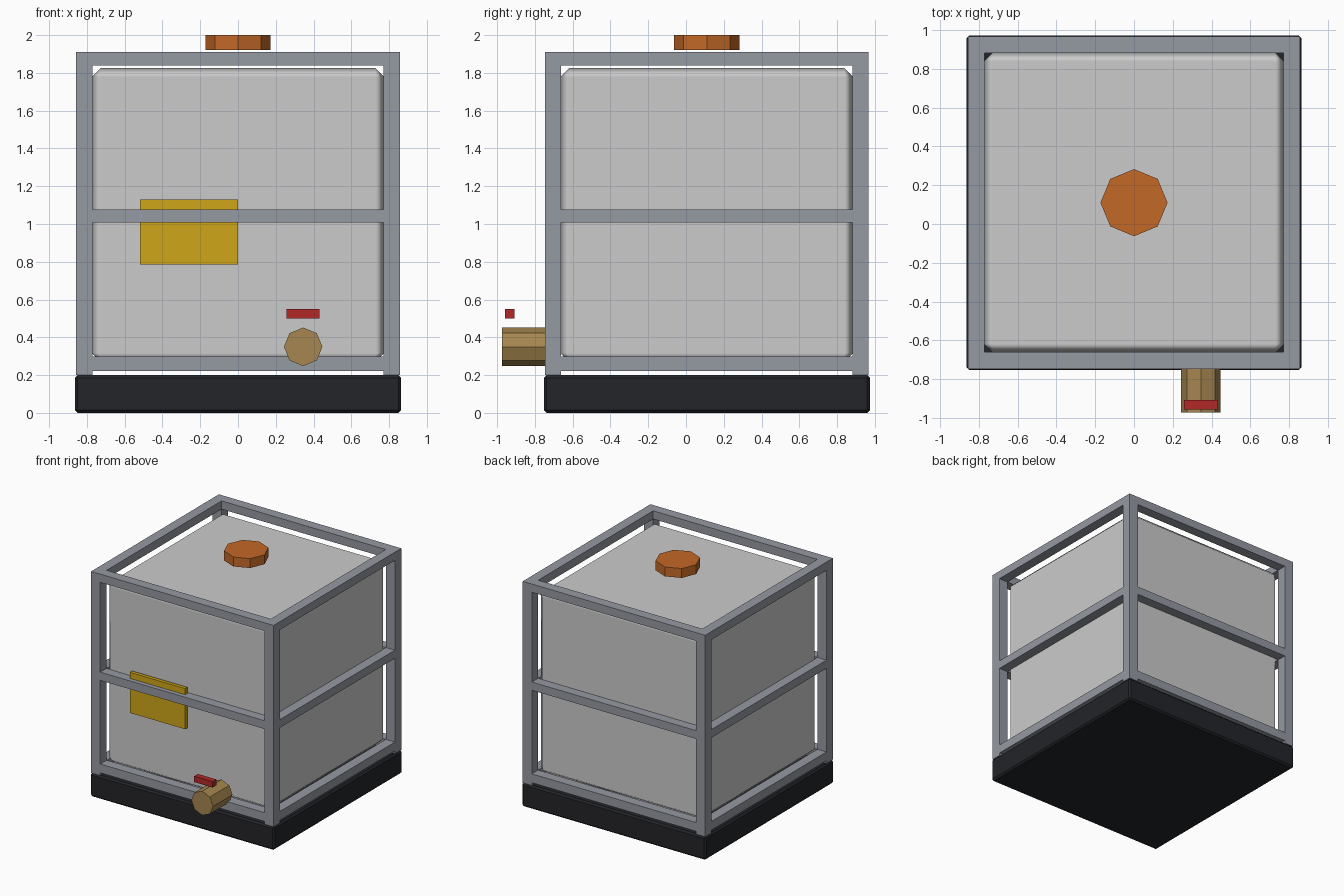
import bpy
import math

if "Cube" in bpy.data.objects:
    bpy.data.objects.remove(bpy.data.objects["Cube"])

CY = 0.11  # the cage sits behind the origin because the valve sticks out in front


def material(name, rgb):
    m = bpy.data.materials.new(name)
    m.diffuse_color = (*rgb, 1)
    m.use_nodes = True
    m.node_tree.nodes["Principled BSDF"].inputs["Base Color"].default_value = m.diffuse_color
    return m


STEEL = material("steel", (0.30, 0.32, 0.36))
BLACK = material("black_plastic", (0.017, 0.018, 0.022))
WHITE = material("tank_plastic", (0.62, 0.62, 0.65))
ORANGE = material("orange", (0.55, 0.14, 0.02))
YELLOW = material("yellow", (0.62, 0.38, 0.01))
BRASS = material("brass", (0.38, 0.24, 0.08))
RED = material("red", (0.45, 0.02, 0.02))


def box(name, lo, hi, mat, bevel=0.0):
    bpy.ops.mesh.primitive_cube_add(size=1, location=[(a + b) / 2 for a, b in zip(lo, hi)])
    ob = bpy.context.object
    ob.name = name
    ob.scale = [b - a for a, b in zip(lo, hi)]
    bpy.ops.object.transform_apply(location=False, rotation=False, scale=True)
    ob.data.materials.append(mat)
    if bevel:
        mod = ob.modifiers.new("bevel", 'BEVEL')
        mod.width = bevel
        mod.segments = 1
    return ob


def octagon(name, radius, depth, loc, mat, rot=(0, 0, 0)):
    bpy.ops.mesh.primitive_cylinder_add(vertices=8, radius=radius, depth=depth,
                                        location=loc, rotation=rot)
    ob = bpy.context.object
    ob.name = name
    ob.data.materials.append(mat)
    return ob


# Pallet base
H = 0.863
box("pallet_base", (-H, CY - H, 0), (H, CY + H, 0.2), BLACK, 0.014)

# Tank with softened chamfers
T = 0.775
tank = box("tank", (-T, CY - T, 0.27), (T, CY + T, 1.825), WHITE, 0.047)
for poly in tank.data.polygons:
    poly.use_smooth = True
tank.modifiers["bevel"].harden_normals = True

# Cage: corner posts
OUT, INN = 0.857, 0.771
for sx, side in ((-1, "left"), (1, "right")):
    for sy, end in ((-1, "front"), (1, "back")):
        xs = sorted((sx * INN, sx * OUT))
        ys = sorted((CY + sy * INN, CY + sy * OUT))
        box(f"{end}_{side}_post", (xs[0], ys[0], 0.2), (xs[1], ys[1], 1.91), STEEL)

# Cage: three rings of rails
for level, z0, z1 in (("bottom", 0.223, 0.298), ("middle", 1.008, 1.078), ("top", 1.84, 1.91)):
    for s, end, side in ((-1, "front", "left"), (1, "back", "right")):
        a, b = sorted((s * INN, s * OUT))
        box(f"{level}_{end}_rail", (-INN, CY + a, z0), (INN, CY + b, z1), STEEL)
        box(f"{level}_{side}_rail", (a, CY - INN, z0), (b, CY + INN, z1), STEEL)

# Filler cap
octagon("filler_cap", 0.173, 0.08, (0, CY, 1.96), ORANGE)

# Outlet valve and its handle
octagon("outlet_valve", 0.102, 0.26, (0.345, -0.843, 0.35), BRASS, (math.pi / 2, 0, 0))
box("valve_handle", (0.258, -0.957, 0.50), (0.432, -0.907, 0.55), RED)

# Label plate
box("label_plate", (-0.52, -0.709, 0.785), (0, -0.679, 1.13), YELLOW)
